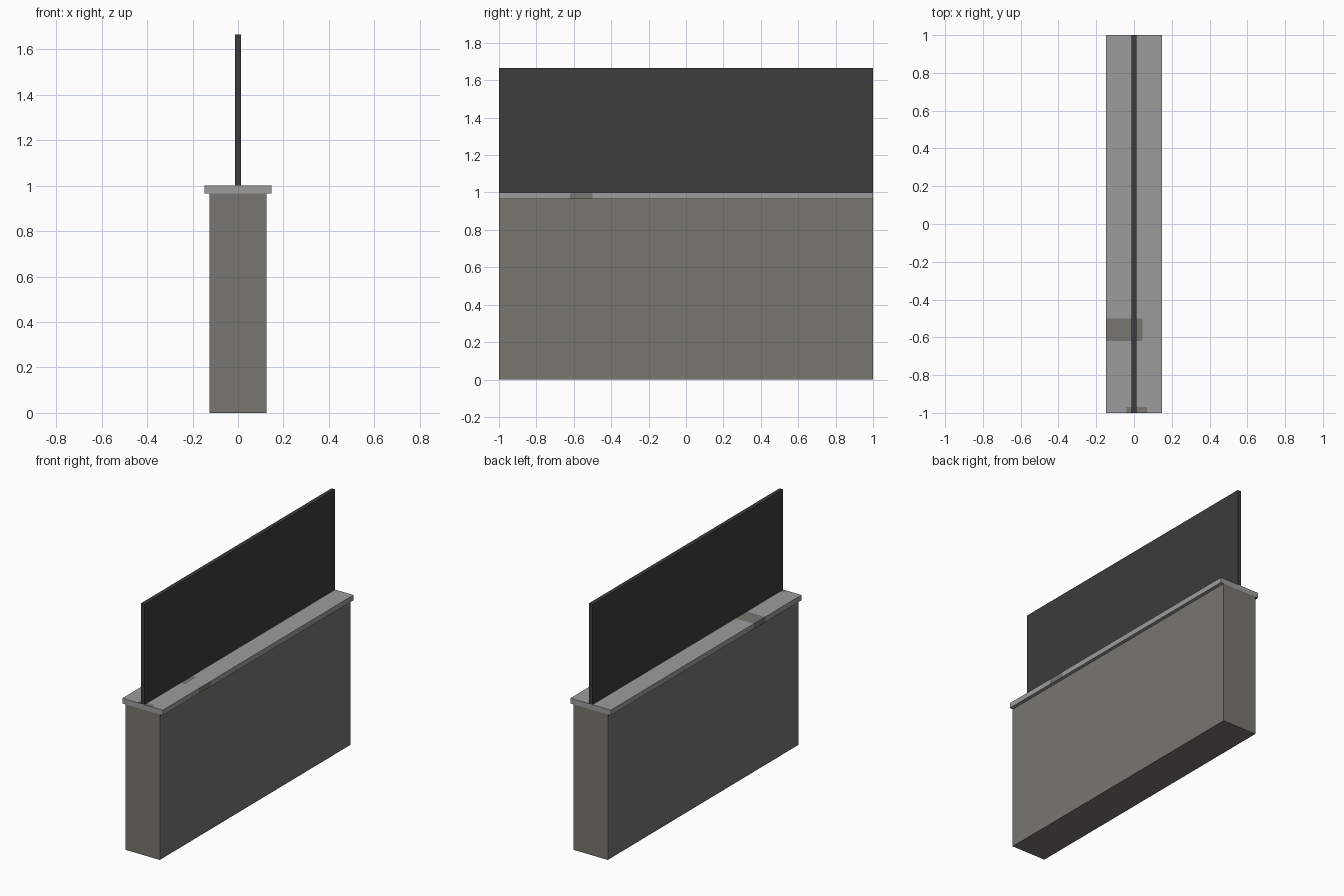
import bpy, bmesh
from mathutils import Vector

if "Cube" in bpy.data.objects:
    bpy.data.objects.remove(bpy.data.objects["Cube"])


def material(name, r, g, b):
    m = bpy.data.materials.new(name)
    m.diffuse_color = (r, g, b, 1)
    m.use_nodes = True
    m.node_tree.nodes["Principled BSDF"].inputs["Base Color"].default_value = m.diffuse_color
    return m


stone = material("warm grey stone", 0.185, 0.181, 0.158)
coping = material("light grey coping", 0.335, 0.335, 0.335)
dark = material("charcoal panel", 0.045, 0.045, 0.045)


def block(name, half_x, z0, z1, mats, cuts=(), rule=None):
    """Box two units long in y, optionally sliced and coloured by a rule."""
    bm = bmesh.new()
    bmesh.ops.create_cube(bm, size=1)
    for v in bm.verts:
        v.co = Vector((v.co.x * 2 * half_x, v.co.y * 2,
                       z0 + (v.co.z + 0.5) * (z1 - z0)))
    for axis, pos in cuts:
        normal = Vector((0, 0, 0))
        normal[axis] = 1
        bmesh.ops.bisect_plane(bm, geom=bm.verts[:] + bm.edges[:] + bm.faces[:],
                               plane_co=normal * pos, plane_no=normal)
    bm.normal_update()
    if rule:
        for f in bm.faces:
            f.material_index = int(rule(f.calc_center_median(), f.normal))
    me = bpy.data.meshes.new(name)
    bm.to_mesh(me)
    bm.free()
    for m in mats:
        me.materials.append(m)
    ob = bpy.data.objects.new(name, me)
    bpy.context.collection.objects.link(ob)
    return ob


# Weathered patches on the coping: a band across it and a spot at the front edge
def weathered(c, n):
    band = -0.62 < c.y < -0.50 and (n.z > 0.5 and c.x < 0.045 or abs(n.x) > 0.5)
    spot = n.z > 0.5 and c.y < -0.97 and -0.04 < c.x < 0.07
    return band or spot


# Solid lower wall
block("lower_wall", 0.126, 0, 0.965, [stone])
# Overhanging coping slab
block("coping_slab", 0.148, 0.965, 1.0, [coping, stone],
      [(1, -0.97), (1, -0.62), (1, -0.50), (0, -0.04), (0, 0.045), (0, 0.07)],
      weathered)
# Thin upright screen
block("screen_panel", 0.0135, 1.0, 1.665, [dark])
